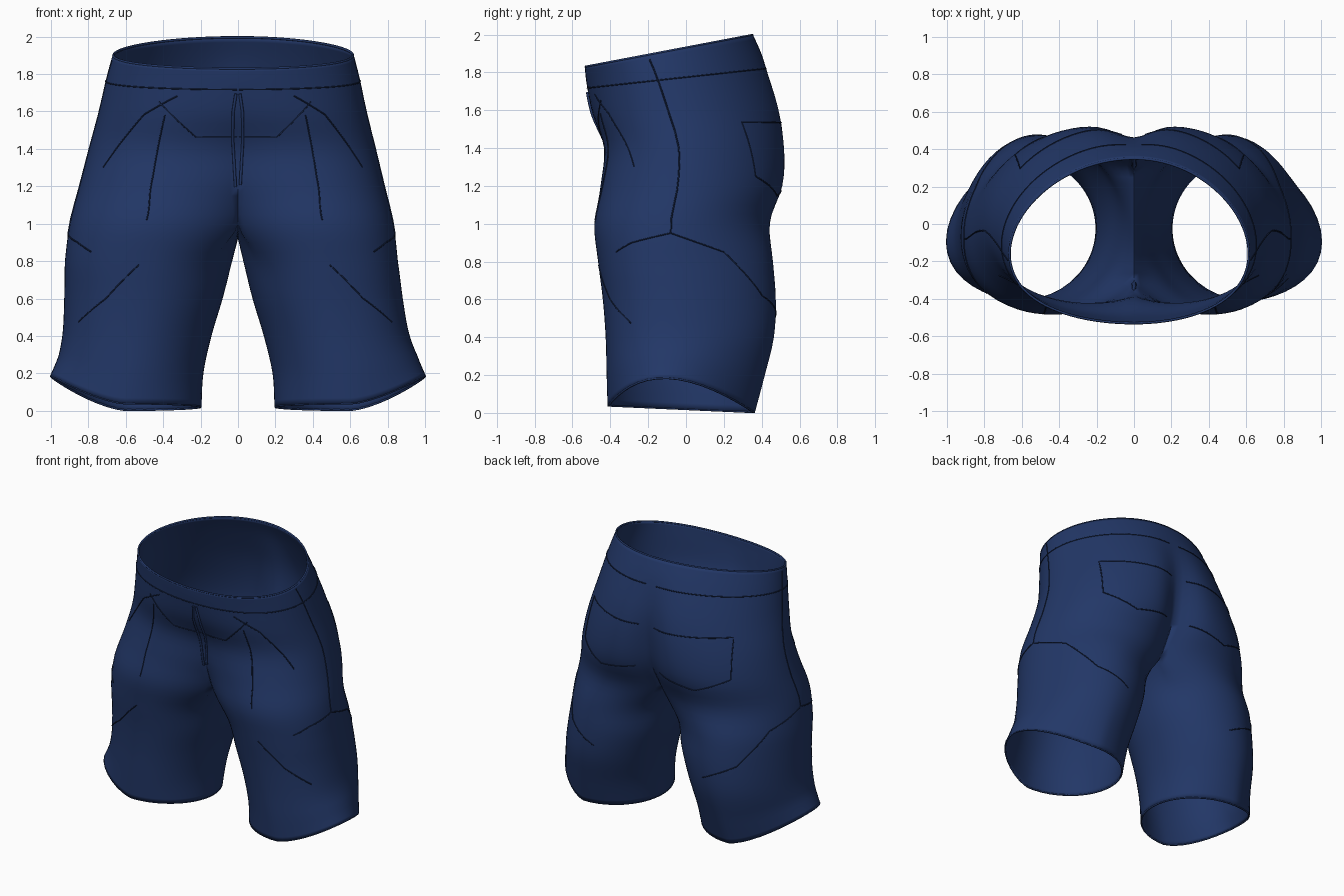
import bpy, bmesh, math
from mathutils import Vector

cube = bpy.data.objects.get("Cube")
if cube:
    bpy.data.objects.remove(cube)


def material(name, rgb):
    m = bpy.data.materials.new(name)
    m.use_nodes = True
    m.diffuse_color = (*rgb, 1)
    m.node_tree.nodes["Principled BSDF"].inputs["Base Color"].default_value = (*rgb, 1)
    return m


navy = material("navy cloth", (0.016, 0.038, 0.135))
dark = material("dark navy thread", (0.008, 0.018, 0.06))

# Torso rows, waist to crotch: height, tilt, half width, front, back, leg blend, back cleft
TORSO = [
    (1.93, .19, .64, -.53, .35, 0, 0),
    (1.80, .12, .67, -.52, .42, 0, .01),
    (1.60, .04, .71, -.50, .51, .08, .04),
    (1.40, 0, .76, -.45, .55, .25, .06),
    (1.20, 0, .81, -.465, .54, .5, .05),
    (1.00, 0, .86, -.465, .45, 1, 0),
]
# Leg rows, thigh to hem: height, inner x, outer x, front, back, side rise, tilt
LEG = [
    (.80, .035, .885, -.46, .455, 0, 0),
    (.60, .085, .90, -.435, .47, 0, 0),
    (.40, .145, .92, -.42, .46, .02, 0),
    (.20, .19, .955, -.415, .41, .09, -.02),
    (.02, .20, 1.0, -.41, .36, .16, -.045),
]
CROTCH = len(TORSO) - 1
LAST = CROTCH + len(LEG)
OPEN = math.radians(140)


def torso_point(row, t):
    z, tilt, width, front, back, blend, cleft = row
    mid, half = (front + back) / 2, (back - front) / 2
    # Plain oval waist, turning into two joined leg ovals at the crotch
    a = OPEN * (2 * t - 1)
    oval = Vector((math.sin(math.pi * t), -math.cos(math.pi * t), 0))
    thigh = Vector(((math.cos(a) - math.cos(OPEN)) / (1 - math.cos(OPEN)), math.sin(a), 0))
    p = oval.lerp(thigh, blend)
    x = width * p.x if 0 < t < 1 else 0
    y = mid + half * p.y - .07 * p.x ** 2
    if t > .5:
        y -= cleft * math.exp(-(x / .13) ** 2)
    return Vector((x, y, z + tilt * y))


def leg_point(row, t):
    z, inner, outer, front, back, rise, tilt = row
    a = OPEN * (2 * t - 1) if t <= 1 else OPEN + (2 * math.pi - 2 * OPEN) * (t - 1)
    u = max(0, math.cos(a))
    reach = u ** (1 + 2 * rise) if u > 0 else math.cos(a)
    x = (inner + outer) / 2 + (outer - inner) / 2 * reach
    y = (front + back) / 2 + (back - front) / 2 * math.sin(a) - .07 * u * u
    return Vector((x, y, z + rise * u * u + tilt * y))


def row_point(i, t):
    if i > CROTCH:
        return leg_point(LEG[i - CROTCH - 1], t)
    if t <= 1:
        return torso_point(TORSO[i], t)
    # Saddle under the crotch, joining back seam to front seam
    s = t - 1
    p = torso_point(TORSO[i], 1).lerp(torso_point(TORSO[i], 0), s)
    p.z -= .06 * math.sin(math.pi * s)
    return p


def cloth_point(v, t, side):
    """Smooth surface of one half: v runs waist to hem, t front to back to inner leg."""
    low = CROTCH if t > 1 else 0
    i = min(int(v), LAST - 1)
    f = v - i
    a, b, c, d = (row_point(min(max(j, low), LAST), t) for j in range(i - 1, i + 3))
    p = b + .5 * f * (c - a + f * (2 * a - 5 * b + 4 * c - d + f * (3 * (b - c) + d - a)))
    fade = min(1, max(0, (9 - v) / 3))
    p.x *= side * (1 - .04 * side * fade)
    return p


# Cloth shell: both halves, welded along the centre seams
STEP, OUT, INN = 4, 48, 16
bm = bmesh.new()
for side in (1, -1):
    previous = None
    for k in range(LAST * STEP + 1):
        v = k / STEP
        ts = [j / OUT for j in range(OUT + 1)]
        if v >= CROTCH:
            ts += [1 + j / INN for j in range(1, INN)]
        ring = [bm.verts.new(cloth_point(v, t, side)) for t in ts]
        if previous:
            n = len(previous)
            for j in range(n if n > OUT + 1 else n - 1):
                q = (previous[j], previous[(j + 1) % n], ring[(j + 1) % n], ring[j])
                bm.faces.new(q[::-1] if side > 0 else q)
        previous = ring
bmesh.ops.remove_doubles(bm, verts=bm.verts, dist=.0005)
bmesh.ops.recalc_face_normals(bm, faces=bm.faces)
mesh = bpy.data.meshes.new("shorts_cloth")
bm.to_mesh(mesh)
bm.free()
cloth = bpy.data.objects.new("shorts_cloth", mesh)
bpy.context.collection.objects.link(cloth)
mesh.materials.append(navy)
bpy.ops.object.select_all(action='DESELECT')
cloth.select_set(True)
bpy.context.view_layer.objects.active = cloth
bpy.ops.object.shade_smooth_by_angle(angle=math.radians(50))
thick = cloth.modifiers.new("cloth thickness", 'SOLIDIFY')
thick.thickness = .01
thick.offset = 0


def cord(name, points, radius, mat):
    curve = bpy.data.curves.new(name, 'CURVE')
    curve.dimensions = '3D'
    curve.bevel_depth = radius
    curve.bevel_resolution = 1
    curve.use_fill_caps = True
    spline = curve.splines.new('POLY')
    spline.points.add(len(points) - 1)
    for sp, p in zip(spline.points, points):
        sp.co = (*p, 1)
    curve.materials.append(mat)
    obj = bpy.data.objects.new(name, curve)
    bpy.context.collection.objects.link(obj)


def seam(name, path, mat=dark, radius=.004, sides=(1, -1), lift=.005):
    """Stitch line through (height, t) stations, lying on the cloth."""
    for side in sides:
        pts = []
        for (z0, t0), (z1, t1) in zip(path, path[1:]):
            steps = 6 + int(48 * abs(t1 - t0))
            for j in range(steps + 1):
                f = j / steps
                v, t = (2 - z0 - f * (z1 - z0)) * 5, t0 + f * (t1 - t0)
                p = cloth_point(v, t, side)
                e = .01
                n = (cloth_point(v + e, t, side) - p).cross(cloth_point(v, t + e, side) - p)
                out = Vector((side * .3 * math.sin(math.pi * t), -math.cos(math.pi * t), 0))
                if n.dot(out) < 0:
                    n.negate()
                pts.append(p + n.normalized() * lift)
        cord(f"{name}_{'left' if side > 0 else 'right'}", pts, radius, mat)


# Waistband, side and panel seams
seam("waistband_seam", [(1.77, .002), (1.77, .98)])
seam("side_seam", [(1.94, .47), (1.4, .49), (.95, .5)])
seam("front_pocket_seam", [(1.72, .15), (1.6, .24), (1.3, .35)])
seam("front_pocket_lower_seam", [(1.6, .18), (1.25, .2), (1.02, .22)])
seam("front_leg_seam", [(.78, .2), (.6, .28), (.47, .37)])
seam("back_leg_seam", [(.95, .5), (.85, .62), (.62, .72), (.5, .85)])
seam("side_leg_seam", [(.95, .5), (.9, .4), (.85, .34)])
seam("fly_seam", [(1.47, .003), (1.47, .1), (1.68, .2)])

# Back seat panels
seam("seat_seam", [(1.52, .97), (1.53, .7), (1.25, .71), (1.15, .82), (1.2, .95)])

# Drawstrings
for side, end in ((1, 1.21), (-1, 1.2)):
    path = [(1.74, .005), (1.62, .012), (1.45, .013), (end, .008)]
    seam("drawstring", path, navy, .008, (side,), .008)

# Rolled edges on the waist and hems
for side, tag in ((1, "left"), (-1, "right")):
    rim = [cloth_point(0, j / 48, side) for j in range(49)]
    cord(f"waist_edge_{tag}", rim, .007, navy)
    hem = [cloth_point(LAST, j / 32, side) for j in range(65)]
    cord(f"hem_edge_{tag}", hem, .006, navy)
